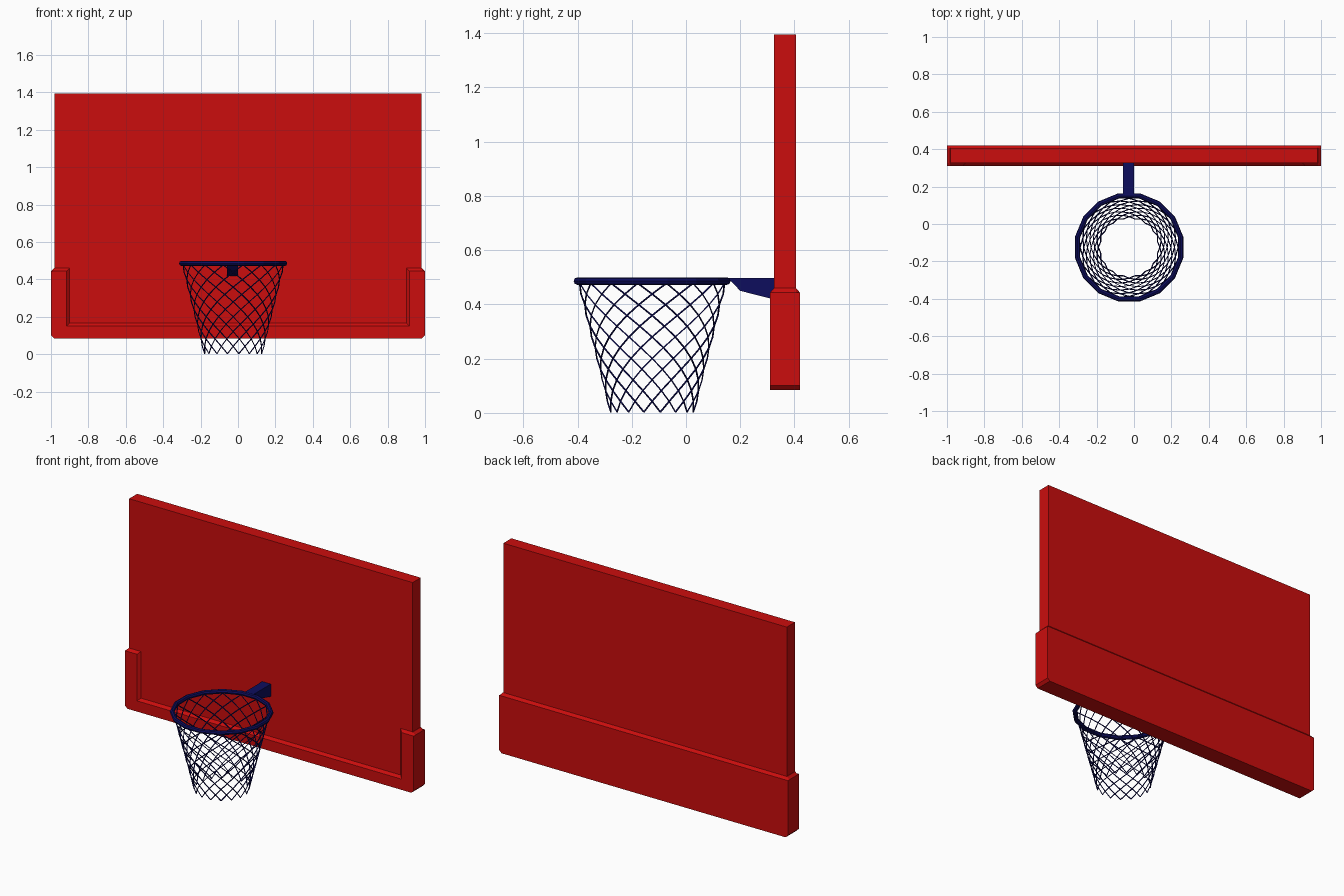
import bpy, bmesh
from math import pi, sin, cos

cube = bpy.data.objects.get("Cube")
if cube:
    bpy.data.objects.remove(cube, do_unlink=True)


def material(name, rgb):
    m = bpy.data.materials.new(name)
    m.use_nodes = True
    m.diffuse_color = (*rgb, 1)
    m.node_tree.nodes["Principled BSDF"].inputs["Base Color"].default_value = (*rgb, 1)
    return m


RED = material("red", (0.6, 0.004, 0.004))
NAVY = material("navy", (0.004, 0.004, 0.11))


def loft(name, rings, mat):
    """Closed solid through matching outlines of 3D points."""
    bm = bmesh.new()
    loops = [[bm.verts.new(p) for p in ring] for ring in rings]
    bm.faces.new(loops[0])
    bm.faces.new(loops[-1])
    for a, b in zip(loops, loops[1:]):
        for i in range(len(a)):
            j = (i + 1) % len(a)
            bm.faces.new((a[i], a[j], b[j], b[i]))
    bmesh.ops.recalc_face_normals(bm, faces=bm.faces)
    mesh = bpy.data.meshes.new(name)
    bm.to_mesh(mesh)
    bm.free()
    mesh.materials.append(mat)
    obj = bpy.data.objects.new(name, mesh)
    bpy.context.collection.objects.link(obj)
    return obj


def mirrored(half, y):
    """Full outline at depth y from its right half, given as (x, z)."""
    full = half + [(-x, z) for x, z in reversed(half)]
    return [(x, y, z) for x, z in full]


CH = 0.016                      # chamfer size
LOW, HIGH = 0.085, 0.46         # bumper bottom and top


def outer(drop):
    top = HIGH - drop
    return [(1 - CH, LOW), (1, LOW + CH), (1, HIGH - CH), (1 - CH, top)]


def u_shape(drop):
    # Outer edge, then the inside of the U
    return outer(drop) + [(0.9 + drop, HIGH - drop), (0.9 + drop, 0.168 - drop)]


# Backboard panel
board_half = [(0.982, 0.1), (0.982, 1.395)]
loft("backboard", [mirrored(board_half, y) for y in (0.325, 0.405)], RED)

# Padded bumper: U in front, full panel behind
loft("bumper_front", [mirrored(u_shape(CH), 0.31), mirrored(u_shape(0), 0.325),
                      mirrored(u_shape(0), 0.335)], RED)
loft("bumper_back", [mirrored(outer(0), 0.335), mirrored(outer(0), 0.405),
                     mirrored(outer(CH), 0.42)], RED)

# Rim
CX, CY, SIDES = -0.026, -0.125, 16
RIM_Z = 0.486
bpy.ops.mesh.primitive_torus_add(
    major_segments=SIDES, minor_segments=8, major_radius=0.281, minor_radius=0.014,
    location=(CX, CY, RIM_Z), rotation=(0, 0, pi / SIDES))
rim = bpy.context.object
rim.name = "rim"
rim.data.materials.append(NAVY)

# Bracket from rim to board
bracket = [(0.155, 0.497), (0.326, 0.497), (0.326, 0.418), (0.2, 0.45)]
loft("rim_bracket", [[(x, y, z) for y, z in bracket] for x in (-0.06, 0.0)], NAVY)

# Net: strands wound both ways down a cone, crossing at every step
STEPS = 12
net = bpy.data.curves.new("net", "CURVE")
net.dimensions = "3D"
net.bevel_depth = 0.0032
net.bevel_resolution = 0
for turn in (1, -1):
    for k in range(SIDES):
        strand = net.splines.new("POLY")
        strand.points.add(STEPS)
        for i, point in enumerate(strand.points):
            t = i / STEPS
            radius = 0.272 - 0.117 * t
            angle = (2 * k + 1 + turn * i) * pi / SIDES
            point.co = (CX + radius * cos(angle), CY + radius * sin(angle),
                        0.478 - 0.475 * t, 1)
net.materials.append(NAVY)
net_obj = bpy.data.objects.new("net", net)
bpy.context.collection.objects.link(net_obj)
bpy.ops.object.select_all(action="DESELECT")
net_obj.select_set(True)
bpy.context.view_layer.objects.active = net_obj
bpy.ops.object.convert(target="MESH")
